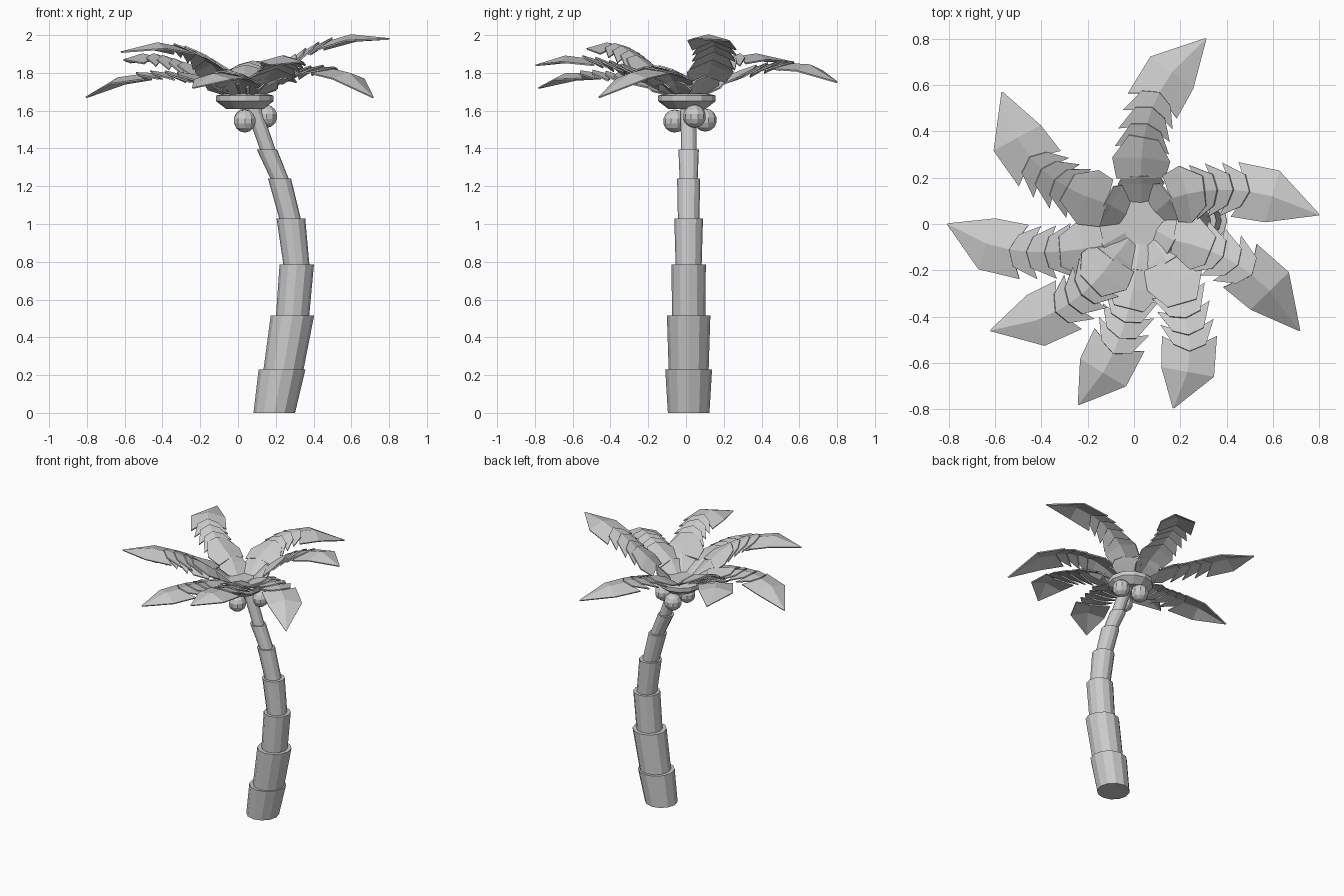
import bpy, math
from mathutils import Vector

if "Cube" in bpy.data.objects:
    bpy.data.objects.remove(bpy.data.objects["Cube"])


def make(name, verts, faces):
    me = bpy.data.meshes.new(name)
    me.from_pydata([tuple(v) for v in verts], [], faces)
    me.update()
    ob = bpy.data.objects.new(name, me)
    bpy.context.collection.objects.link(ob)
    return ob


def loft(name, rings, sides=12):
    """Stack of horizontal rings (x, y, z, radius), capped at both ends."""
    verts, faces = [], []
    for x, y, z, r in rings:
        for i in range(sides):
            a = 2 * math.pi * i / sides
            verts.append((x + r * math.cos(a), y + r * math.sin(a), z))
    for k in range(len(rings) - 1):
        for i in range(sides):
            j = (i + 1) % sides
            a, b = k * sides, (k + 1) * sides
            faces.append((a + i, a + j, b + j, b + i))
    top = (len(rings) - 1) * sides
    faces.append(tuple(reversed(range(sides))))
    faces.append(tuple(range(top, top + sides)))
    return make(name, verts, faces)


# Trunk: stacked flared segments (z0, x0, r0, z1, x1, r1)
trunk = [
    (0.00, 0.192, 0.110, 0.23, 0.233, 0.124),
    (0.23, 0.241, 0.106, 0.515, 0.288, 0.115),
    (0.515, 0.289, 0.088, 0.785, 0.311, 0.091),
    (0.785, 0.309, 0.069, 1.03, 0.280, 0.076),
    (1.03, 0.275, 0.057, 1.24, 0.220, 0.061),
    (1.24, 0.220, 0.048, 1.395, 0.153, 0.054),
    (1.395, 0.157, 0.041, 1.63, 0.075, 0.043),
]
for i, (z0, x0, r0, z1, x1, r1) in enumerate(trunk):
    loft(f"trunk_segment_{i + 1}", [(x0, 0.014, z0, r0), (x1, 0.014, z1, r1)])

# Crown disc under the fronds
cx, cy = 0.036, 0.005
loft("crown_disc", [(cx, cy, 1.61, 0.10), (cx, cy, 1.65, 0.152),
                    (cx, cy, 1.68, 0.152), (cx, cy, 1.69, 0.11)])

# Coconuts
for i, p in enumerate([(0.036, -0.06, 1.545), (0.15, 0.045, 1.57), (0.036, 0.102, 1.55)]):
    bpy.ops.mesh.primitive_uv_sphere_add(segments=10, ring_count=7, radius=0.061, location=p)
    bpy.context.object.name = f"coconut_{i + 1}"

# Fronds: base, start of the end leaf, tip
fronds = [
    ((0.03, 0.20, 1.77), (0.11, 0.57, 1.86), (0.31, 0.80, 1.75)),
    ((0.16, 0.11, 1.78), (0.50, 0.14, 1.985), (0.80, 0.04, 1.98)),
    ((0.17, -0.07, 1.76), (0.51, -0.22, 1.83), (0.715, -0.46, 1.67)),
    ((0.14, -0.16, 1.77), (0.24, -0.55, 1.89), (0.17, -0.795, 1.84)),
    ((0.01, -0.19, 1.75), (-0.09, -0.56, 1.81), (-0.24, -0.78, 1.72)),
    ((-0.09, -0.15, 1.79), (-0.34, -0.38, 1.955), (-0.62, -0.46, 1.91)),
    ((-0.13, -0.09, 1.76), (-0.54, -0.11, 1.80), (-0.805, 0.00, 1.67)),
    ((-0.12, 0.09, 1.78), (-0.45, 0.29, 1.90), (-0.57, 0.57, 1.855)),
]
TM = 0.55
# Leaf pieces along a frond: rows of (t, half width, sweep back)
pieces = [
    [(0.0, 0.105, 0.0), (0.12, 0.125, 0.01), (0.24, 0.065, 0.0)],
    [(0.21, 0.118, 0.035), (0.33, 0.068, 0.02)],
    [(0.32, 0.115, 0.045), (0.44, 0.068, 0.025)],
    [(0.43, 0.115, 0.05), (0.55, 0.07, 0.03)],
    [(0.54, 0.118, 0.06), (0.70, 0.115, 0.0), (1.0, 0.002, 0.0)],
]


def add_piece(verts, faces, rows):
    """Rows of (left, ridge, right) joined into a roof-shaped strip."""
    b = len(verts)
    for row in rows:
        verts.extend(row)
    for k in range(len(rows) - 1):
        p, q = b + 3 * k, b + 3 * k + 3
        faces.append((p, p + 1, q + 1, q))
        faces.append((p + 1, p + 2, q + 2, q + 1))


def row_at(p, tangent, half, sweep, drop):
    side = Vector((-tangent.y, tangent.x, 0)).normalized()
    low = p - tangent * sweep - Vector((0, 0, drop * half / 0.11))
    return low + side * half, p, low - side * half


for i, pts in enumerate(fronds):
    B, M, T = map(Vector, pts)

    def path(t):
        return (B * (t - TM) * (t - 1) / TM + M * t * (t - 1) / (TM * (TM - 1))
                + T * t * (t - TM) / (1 - TM))

    verts, faces = [], []
    # steep stalk flaring out of the disc into a funnel
    S = Vector((cx, cy, 1.685)).lerp(Vector((B.x, B.y, 1.685)), 0.45)
    tan = (B - S).normalized()
    add_piece(verts, faces, [row_at(S, tan, 0.045, 0, 0.01),
                             row_at(B - tan * 0.03, tan, 0.10, 0, 0.035),
                             row_at(B + tan * 0.01, tan, 0.08, 0, 0.035)])
    for n, rows in enumerate(pieces):
        out = []
        for k, (t, half, sweep) in enumerate(rows):
            tan = (path(t + 0.01) - path(t - 0.01)).normalized()
            # each piece starts tucked under the one before it
            tuck = 0.014 if n and k == 0 else 0.0
            p = path(t) - Vector((0, 0, tuck))
            out.append(row_at(p, tan, half, sweep, 0.03))
        add_piece(verts, faces, out)
    ob = make(f"frond_{i + 1}", verts, faces)
    mod = ob.modifiers.new("thickness", "SOLIDIFY")
    mod.thickness = 0.008
    mod.offset = 0
